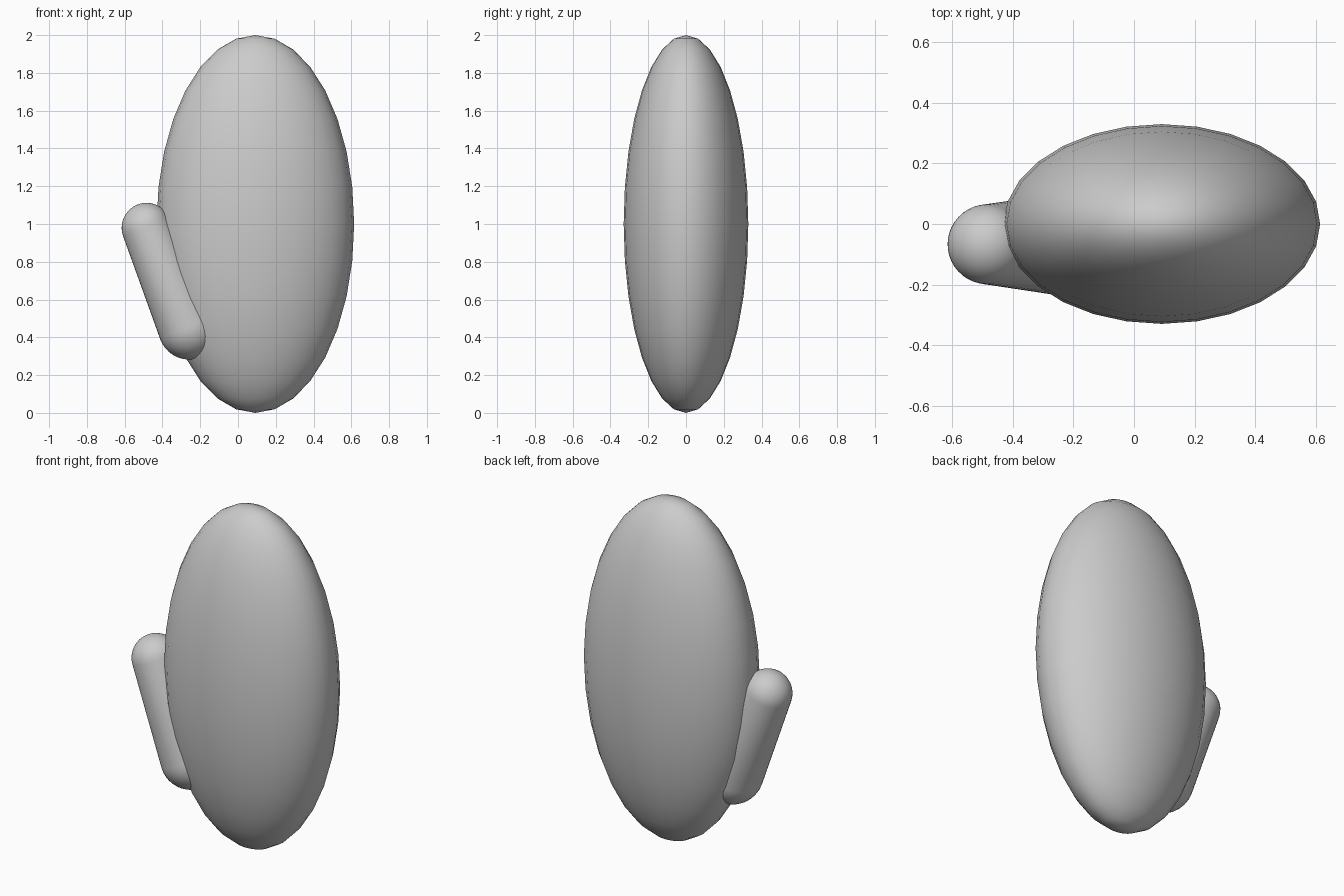
import bpy, bmesh, math
from mathutils import Vector

if "Cube" in bpy.data.objects:
    bpy.data.objects.remove(bpy.data.objects["Cube"])

# Flattened egg-shaped body
bpy.ops.mesh.primitive_uv_sphere_add(segments=28, ring_count=16, radius=1, location=(0.092, 0, 1))
body = bpy.context.object
body.name = "body"
body.scale = (0.523, 0.33, 1.0)
bpy.ops.object.shade_smooth()


def tapered_capsule(name, a, ra, b, rb, segments=40, steps=10):
    """Round-ended tapered rod from point a (radius ra) to point b (radius rb)."""
    axis = Vector(b) - Vector(a)
    length = axis.length
    tilt = math.asin((ra - rb) / length)
    # half profile: lower cap then upper cap, joined by the tangent side
    profile = []
    for z0, r, lo, hi in ((0, ra, -math.pi / 2, tilt), (length, rb, tilt, math.pi / 2)):
        for i in range(steps + 1):
            t = lo + (hi - lo) * i / steps
            profile.append((max(r * math.cos(t), 0), z0 + r * math.sin(t)))
    bm = bmesh.new()
    verts = [bm.verts.new((x, 0, z)) for x, z in profile]
    edges = [bm.edges.new(p) for p in zip(verts, verts[1:])]
    bmesh.ops.spin(bm, geom=verts + edges, axis=(0, 0, 1), cent=(0, 0, 0),
                   angle=math.tau, steps=segments, use_duplicate=False)
    bmesh.ops.remove_doubles(bm, verts=bm.verts, dist=1e-5)
    bmesh.ops.recalc_face_normals(bm, faces=bm.faces)
    for f in bm.faces:
        f.smooth = True
    mesh = bpy.data.meshes.new(name)
    bm.to_mesh(mesh)
    bm.free()
    obj = bpy.data.objects.new(name, mesh)
    obj.rotation_mode = 'QUATERNION'
    obj.rotation_quaternion = axis.to_track_quat('Z', 'Y')
    obj.location = a
    bpy.context.collection.objects.link(obj)
    return obj


# Side arm, thicker at its lower end
tapered_capsule("side_arm", (-0.257, -0.068, 0.447), 0.165, (-0.484, -0.067, 0.98), 0.132)
